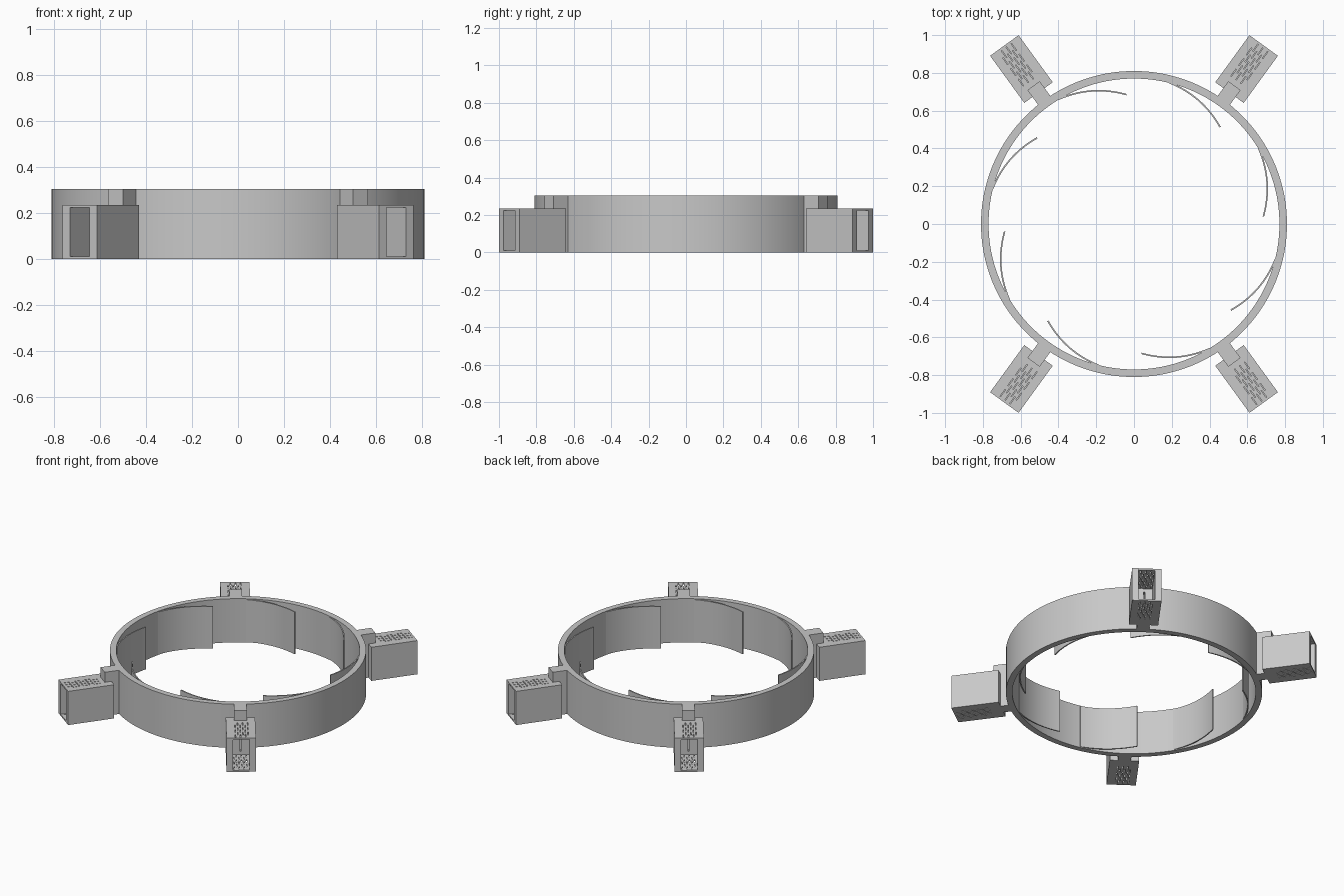
import bpy, bmesh, math
from mathutils import Matrix, Vector

old = bpy.data.objects.get("Cube")
if old:
    bpy.data.objects.remove(old, do_unlink=True)

GREY = (0.58, 0.58, 0.58, 1)
grey = bpy.data.materials.new("plain grey")
grey.use_nodes = True
grey.diffuse_color = GREY
grey.node_tree.nodes["Principled BSDF"].inputs["Base Color"].default_value = GREY


def add_object(name, mesh, angle=0):
    obj = bpy.data.objects.new(name, mesh)
    obj.rotation_euler.z = angle
    bpy.context.collection.objects.link(obj)
    return obj


def to_mesh(name, bm):
    bmesh.ops.recalc_face_normals(bm, faces=bm.faces)
    mesh = bpy.data.meshes.new(name)
    bm.to_mesh(mesh)
    bm.free()
    mesh.materials.append(grey)
    return mesh


def add_box(bm, x, y, z):
    """Box from (min, max) pairs on each axis."""
    size = Matrix.Diagonal((x[1] - x[0], y[1] - y[0], z[1] - z[0], 1))
    middle = Matrix.Translation((sum(x) / 2, sum(y) / 2, sum(z) / 2))
    bmesh.ops.create_cube(bm, size=1, matrix=middle @ size)


def loft(bm, loops, close_around):
    """Skin between matching rows of points; close_around joins row ends."""
    rows = [[bm.verts.new(p) for p in loop] for loop in loops]
    n = len(rows)
    for i in range(n if close_around else n - 1):
        a, b = rows[i], rows[(i + 1) % n]
        for j in range(4):
            k = (j + 1) % 4
            bm.faces.new((a[j], a[k], b[k], b[j]))
    if not close_around:
        bm.faces.new(rows[0])
        bm.faces.new(rows[-1])


def smooth(obj):
    bpy.ops.object.select_all(action='DESELECT')
    obj.select_set(True)
    bpy.context.view_layer.objects.active = obj
    bpy.ops.object.shade_smooth_by_angle(angle=math.radians(30))


# Main ring
R_IN, R_OUT, HEIGHT = 0.77, 0.81, 0.305
SEGMENTS = 160
bm = bmesh.new()
loops = []
for i in range(SEGMENTS):
    a = math.tau * i / SEGMENTS
    c, s = math.cos(a), math.sin(a)
    loops.append([(r * c, r * s, z) for r, z in
                  ((R_IN, 0), (R_OUT, 0), (R_OUT, HEIGHT), (R_IN, HEIGHT))])
loft(bm, loops, True)
smooth(add_object("ring", to_mesh("ring", bm)))

# Eight thin curved vanes inside the ring
start = Vector((0.66, 0.40))
tip = Vector((0.685, 0.04))
along = (tip - start).normalized()
outward = Vector((-along.y, along.x))
control = (start + tip) / 2 + outward * 0.064
bm = bmesh.new()
loops = []
for i in range(25):
    t = i / 24
    p = start * (1 - t) ** 2 + control * 2 * t * (1 - t) + tip * t * t
    d = ((control - start) * (1 - t) + (tip - control) * t).normalized()
    side = Vector((-d.y, d.x)) * 0.004
    a, b = p - side, p + side
    loops.append([(a.x, a.y, 0.005), (b.x, b.y, 0.005),
                  (b.x, b.y, 0.3), (a.x, a.y, 0.3)])
loft(bm, loops, False)
vane_mesh = to_mesh("vane", bm)
for i in range(8):
    smooth(add_object(f"vane_{i + 1}", vane_mesh, math.tau * i / 8))

# Hollow outer box, open at its far end, with slits in roof and floor
NEAR, FAR, HALF, TOP = 0.86, 1.168, 0.093, 0.235
bm = bmesh.new()
add_box(bm, (NEAR, FAR), (-HALF, HALF), (0, TOP))
box = add_object("box_source", to_mesh("box", bm))


def cut(fill):
    """Subtract the boxes added by fill from the outer box."""
    bm = bmesh.new()
    fill(bm)
    cutter = add_object("cutter", to_mesh("cutter", bm))
    cutter.hide_render = True
    mod = box.modifiers.new("cut", 'BOOLEAN')
    mod.operation = 'DIFFERENCE'
    mod.solver = 'EXACT'
    mod.object = cutter
    graph = bpy.context.evaluated_depsgraph_get()
    graph.update()
    result = bpy.data.meshes.new_from_object(box.evaluated_get(graph))
    box.modifiers.clear()
    box.data = result
    bpy.data.objects.remove(cutter, do_unlink=True)


def slits(bm, z, shift):
    # Staggered radial slits, like brickwork
    for column in range(-3, 3):
        y = (column + 0.5) * 0.016 + shift
        first = 0.935 + (column % 2) * 0.035
        for row in range(3):
            x = first + row * 0.07
            if x + 0.045 < FAR - 0.01:
                add_box(bm, (x, x + 0.045), (y - 0.002, y + 0.002), z)


cut(lambda bm: add_box(bm, (0.93, FAR + 0.1), (-0.052, 0.052), (0.011, 0.224)))
cut(lambda bm: slits(bm, (0.2, 0.3), 0.004))
cut(lambda bm: slits(bm, (-0.1, 0.03), -0.004))
# Narrow upright slot in the back wall of the cavity
cut(lambda bm: add_box(bm, (0.9, 0.96), (-0.004, 0.004), (0.03, 0.2)))
box_mesh = box.data
box_mesh.name = "outer_box"
bpy.data.objects.remove(box, do_unlink=True)

# Bracket: upright stem on the ring with a tab resting on the box
bm = bmesh.new()
profile = ((0.795, 0), (NEAR, 0), (NEAR, TOP), (0.905, TOP),
           (0.905, HEIGHT), (0.795, HEIGHT))
face = bm.faces.new([bm.verts.new((x, -0.04, z)) for x, z in profile])
new = bmesh.ops.extrude_face_region(bm, geom=[face])["geom"]
bmesh.ops.translate(bm, vec=(0, 0.08, 0),
                    verts=[g for g in new if isinstance(g, bmesh.types.BMVert)])
bracket_mesh = to_mesh("bracket", bm)

for name, degrees in (("back_left", 54), ("back_right", 126),
                      ("front_right", 234), ("front_left", 306)):
    angle = math.radians(degrees)
    add_object(name + "_box", box_mesh, angle)
    add_object(name + "_bracket", bracket_mesh, angle)
